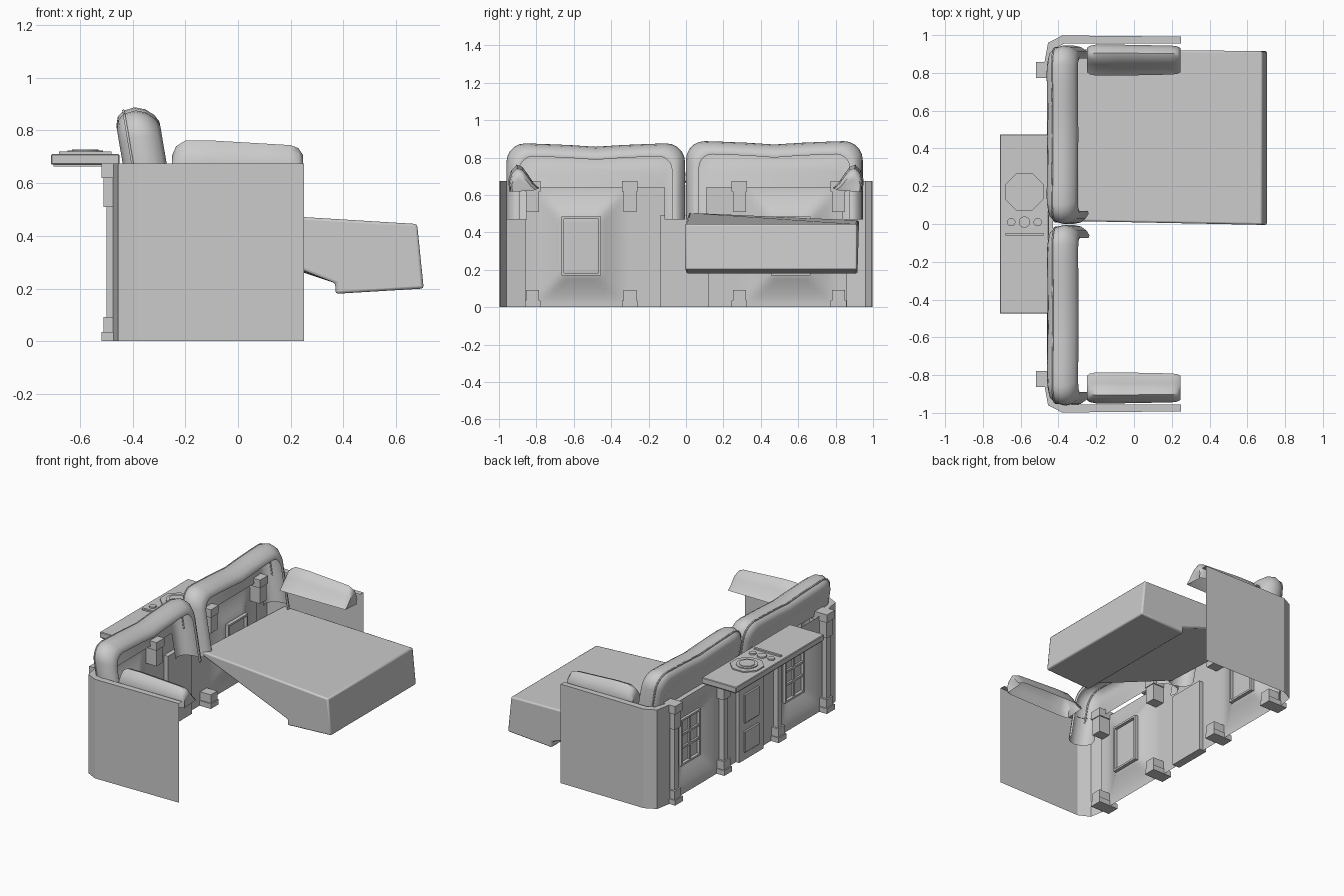
import bpy, bmesh, math
from mathutils import Matrix

if "Cube" in bpy.data.objects:
    bpy.data.objects.remove(bpy.data.objects["Cube"], do_unlink=True)

grey = bpy.data.materials.new("light_grey")
grey.use_nodes = True
grey.diffuse_color = (0.6, 0.6, 0.6, 1)
grey.node_tree.nodes["Principled BSDF"].inputs["Base Color"].default_value = (0.6, 0.6, 0.6, 1)


def finish(name, bm, bevel=0, segments=1, smooth=False):
    """Turn a bmesh into an object, with optional bevel and smooth shading."""
    bmesh.ops.recalc_face_normals(bm, faces=bm.faces)
    mesh = bpy.data.meshes.new(name)
    bm.to_mesh(mesh)
    bm.free()
    obj = bpy.data.objects.new(name, mesh)
    bpy.context.collection.objects.link(obj)
    mesh.materials.append(grey)
    if bevel:
        mod = obj.modifiers.new("bevel", 'BEVEL')
        mod.width, mod.segments = bevel, segments
        mod.limit_method = 'ANGLE'
    if smooth:
        bpy.ops.object.select_all(action='DESELECT')
        obj.select_set(True)
        bpy.context.view_layer.objects.active = obj
        bpy.ops.object.shade_smooth_by_angle(angle=math.radians(50))
    return obj


def box(name, x, y, z, bevel=0):
    """Box from (min, max) pairs."""
    bm = bmesh.new()
    bmesh.ops.create_cube(bm, size=1)
    for v in bm.verts:
        v.co = [(a + b) / 2 + c * (b - a) for (a, b), c in zip((x, y, z), v.co)]
    return finish(name, bm, bevel)


def skin(rows):
    """Open sheet through rows of points; returns the bmesh and its vertex rows."""
    bm = bmesh.new()
    grid = [[bm.verts.new(p) for p in row] for row in rows]
    for a, b in zip(grid, grid[1:]):
        for i in range(len(a) - 1):
            bm.faces.new((a[i], a[i + 1], b[i + 1], b[i]))
    return bm, grid


def disc(name, x, y, z, radius, height, sides):
    bm = bmesh.new()
    bmesh.ops.create_cone(bm, cap_ends=True, segments=sides, radius1=radius,
                          radius2=radius, depth=height,
                          matrix=Matrix.Translation((x, y, z + height / 2))
                          @ Matrix.Rotation(math.pi / sides, 4, 'Z'))
    return finish(name, bm)


# Side panels: thin sheets with chamfered rear corners and a lip along the top
OUTER = [(-.475, .85), (-.455, .96), (-.38, .998), (.25, .992)]
INNER = [(-.445, .85), (-.42, .93), (-.37, .955), (.25, .955)]
for s, side in ((1, "back"), (-1, "front")):
    bm, _ = skin([[(x, s * y, z) for x, y in path]
                  for path, z in ((OUTER, 0), (OUTER, .675), (INNER, .675))])
    finish(side + "_side_panel", bm)

# Long wall, with a soft pocket around each window
bm = bmesh.new()
bmesh.ops.create_grid(bm, x_segments=68, y_segments=26, size=.5)
for v in bm.verts:
    y, z = v.co.x * 1.72, (v.co.y + .5) * .65
    u = max((abs(abs(y) - .56) - .1) / .14, (abs(z - .33) - .155) / .15)
    u = min(max(u, 0), 1)
    v.co = (-.46 + .05 * (1 - u) ** 1.5, y, z)
finish("long_wall", bm, smooth=True)

# Windows: a frame through the wall, with bars on the outside only
for s, side in ((1, "back"), (-1, "front")):
    c = s * .56
    for k in (-1, 1):
        box(side + "_window_jamb", (-.43, -.39), sorted((c + k * .092, c + k * .105)), (.17, .485))
    for z in (.17, .472):
        box(side + "_window_rail", (-.43, -.39), (c - .105, c + .105), (z, z + .013))
    box(side + "_window_mullion", (-.425, -.412), (c - .008, c + .008), (.18, .475))
    for z in (.28, .37):
        box(side + "_window_bar", (-.425, -.412), (c - .095, c + .095), (z, z + .014))

# Door with two raised panels
box("door", (-.485, -.43), (-.14, .12), (0, .49))
for name, z in (("lower", (.05, .2)), ("upper", (.25, .45))):
    box("door_" + name + "_panel", (-.495, -.48), (-.09, .07), z, .006)

# Posts with head and foot blocks
for y in (-.82, -.3, .285, .815):
    box("post", (-.5, -.465), (y - .022, y + .022), (.08, .53))
    box("post_head", (-.51, -.38), (y - .035, y + .035), (.51, .62))
    box("post_cap", (-.518, -.375), (y - .042, y + .042), (.62, .675))
    box("post_base", (-.51, -.38), (y - .035, y + .035), (.035, .092))
    box("post_foot", (-.518, -.375), (y - .042, y + .042), (0, .035))

# Counter and stove top
box("counter", (-.71, -.45), (-.475, .475), (.67, .71), .004)
box("counter_underside", (-.7, -.455), (-.465, .465), (.663, .67))
disc("burner_plate", -.58, .17, .708, .108, .01, 8)
disc("burner_ring", -.58, .17, .71, .068, .014, 24)
disc("burner_centre", -.58, .17, .712, .05, .016, 24)
for x, r in ((-.65, .022), (-.58, .03), (-.51, .022)):
    disc("knob", x, .01, .708, r, .012, 16)
box("stove_bar", (-.68, -.48), (-.062, -.047), (.708, .72))

# Seat: thick front block and a wedge tapering to the back
SEAT = [(-.3, .505), (.68, .445), (.705, .2), (.37, .18), (.37, .22), (-.3, .485)]
bm = bmesh.new()
face = bm.faces.new([bm.verts.new((x, -.005, z)) for x, z in SEAT])
new = bmesh.ops.extrude_face_region(bm, geom=[face])["geom"]
bmesh.ops.translate(bm, vec=(0, .92, 0),
                    verts=[g for g in new if isinstance(g, bmesh.types.BMVert)])
for v in bm.verts:
    back = .7 - v.co.x
    if v.co.z > .4:
        v.co.z -= .04 * max(back, 0) * v.co.y / .9
    v.co.y += .02 * back if v.co.y < .5 else .01 * back
finish("seat", bm, .012, 2, True)


def arch(y0, y1, top, d):
    """Inverted U in (y, z), inset by d, with round corners and a wavy top."""
    r, mid, half = .1 - d * .4, (y0 + y1) / 2, (y1 - y0) / 2 - d
    right = [(half, .47), (half, .64)]
    for i in range(6):
        a = i * math.pi / 10
        right.append((half - r + r * math.cos(a), top - d - r + r * math.sin(a)))
    right += [(half * f, top - d - .018 * (1 - f) ** 2) for f in (.6, .3)]
    left = [(-y, z) for y, z in right]
    pts = left + [(0, top - d - .018)] + right[::-1]
    return [(mid + y, z) for y, z in pts]


# Back cushions: puffed shells, open in front, with legs hanging at both ends
SLICES = [(-.425, .11), (-.437, .07), (-.425, .035), (-.4, .013), (-.355, 0),
          (-.315, .008), (-.285, .03), (-.27, .055), (-.275, .07)]
for name, y0, y1, top in (("front", -.96, -.005, .876), ("back", .0, .945, .888)):
    def lean(x, d):
        return [(x - .17 * (z - .67), y, z) for y, z in arch(y0, y1, top, d)]
    bm, grid = skin([lean(x, d) for x, d in SLICES])
    bm.faces.new(grid[0][1:-1])
    finish(name + "_back_cushion", bm, smooth=True)
    # Piping along the rear edge
    curve = bpy.data.curves.new(name + "_cushion_piping", 'CURVE')
    curve.dimensions, curve.bevel_depth, curve.bevel_resolution = '3D', .005, 1
    seam = lean(*SLICES[3])[1:-1]
    path = curve.splines.new('POLY')
    path.points.add(len(seam) - 1)
    for p, co in zip(path.points, seam):
        p.co = (*co, 1)
    curve.materials.append(grey)
    bpy.context.collection.objects.link(bpy.data.objects.new(name + "_cushion_piping", curve))

# Arm cushions: open-bottomed shells draped inside the side panels
SECTION = [(.945, .62), (.95, .68), (.935, .73), (.905, .762), (.875, .75),
           (.845, .71), (.815, .665), (.785, .637)]
ENDS = [(-.245, .45), (-.25, .62), (-.235, .85), (-.2, 1.0), (-.1, 1.0), (0, .96),
        (.1, .92), (.2, .88), (.23, .8), (.247, .62), (.243, .45)]
for s, side in ((1, "back"), (-1, "front")):
    rows = [[(x, s * (.87 + (y - .87) * (.4 + .6 * k)), .615 + (z - .615) * k)
             for y, z in SECTION] for x, k in ENDS]
    bm, grid = skin(rows)
    for end in (grid[0], grid[-1]):
        bm.faces.new(end)
    finish(side + "_arm_cushion", bm, smooth=True)
